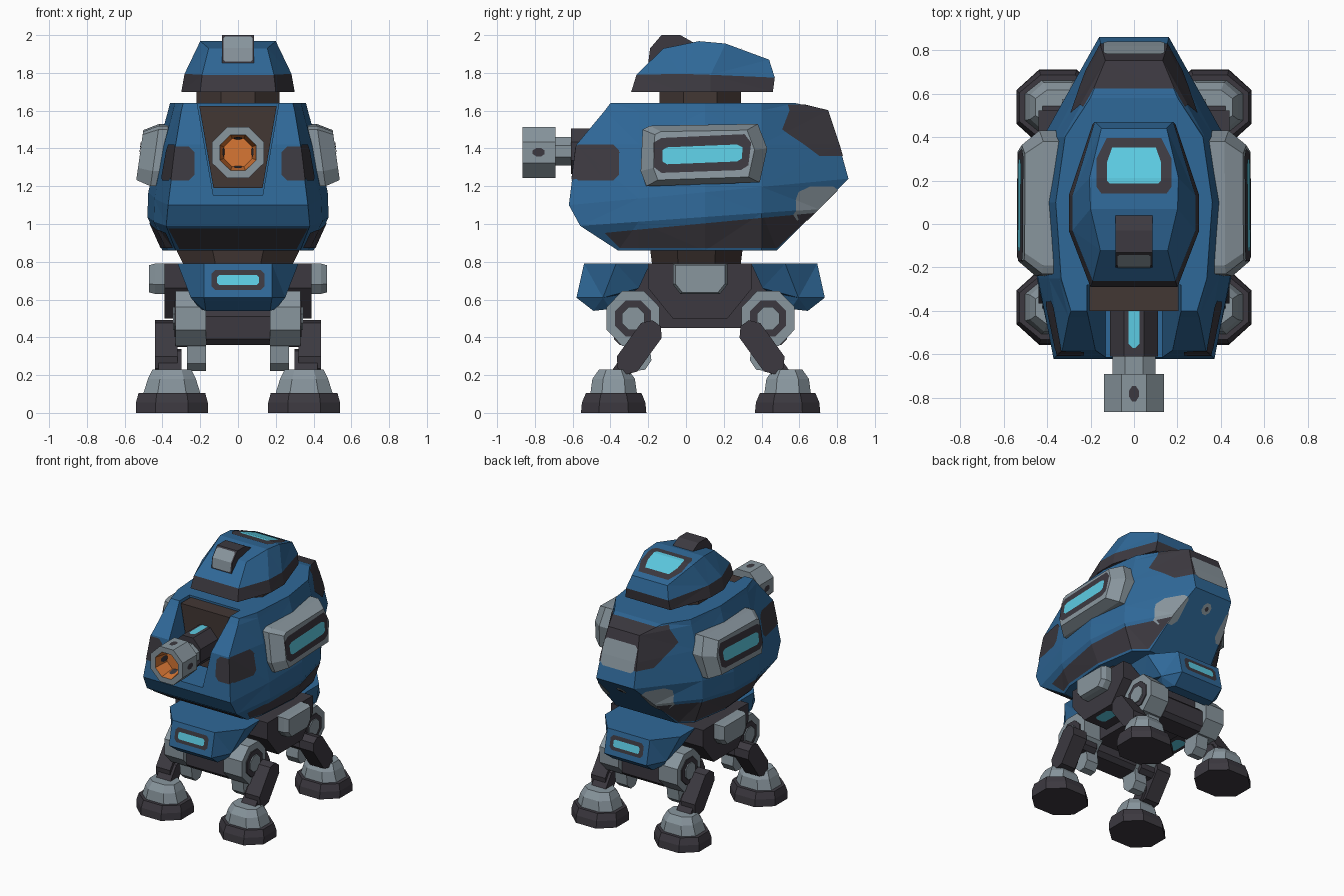
import bpy, bmesh, math
from mathutils import Vector

if "Cube" in bpy.data.objects:
    bpy.data.objects.remove(bpy.data.objects["Cube"])


def make_mat(name, r, g, b):
    lin = [((c / 255 + 0.055) / 1.055) ** 2.4 for c in (r, g, b)]
    m = bpy.data.materials.new(name)
    m.diffuse_color = (*lin, 1)
    m.use_nodes = True
    m.node_tree.nodes["Principled BSDF"].inputs["Base Color"].default_value = m.diffuse_color
    return m


BLUE = make_mat("blue_armour", 47, 104, 152)
DARK = make_mat("dark_metal", 60, 57, 64)
GREY = make_mat("grey_metal", 137, 150, 158)
CYAN = make_mat("cyan_light", 92, 203, 226)
ORANGE = make_mat("orange_glow", 215, 118, 52)
BROWN = make_mat("brown_shadow_metal", 66, 55, 52)


def finish(bm, name, mats, fix=True):
    if fix:
        bmesh.ops.recalc_face_normals(bm, faces=bm.faces)
    me = bpy.data.meshes.new(name)
    bm.to_mesh(me)
    bm.free()
    for m in mats:
        me.materials.append(m)
    ob = bpy.data.objects.new(name, me)
    bpy.context.collection.objects.link(ob)
    return ob


def embed(axis, u, v, w):
    return Vector(((w, u, v), (u, w, v), (u, v, w))[axis])


def octagon(cu, cv, ru, rv, k=0.414):
    return [(cu + a * ru, cv + b * rv) for a, b in
            ((1, -k), (1, k), (k, 1), (-k, 1), (-1, k), (-1, -k), (-k, -1), (k, -1))]


def panel(u0, u1, v0, v1, c=0.02):
    return [(u0 + c, v0), (u1 - c, v0), (u1, v0 + c), (u1, v1 - c),
            (u1 - c, v1), (u0 + c, v1), (u0, v1 - c), (u0, v0 + c)]


def stack(name, pts, axis, rings, mats, move=None):
    """Extrude a profile along an axis; rings = (position, scale u, scale v).
    mats: one material, or one per segment plus the end cap."""
    many = isinstance(mats, (list, tuple))
    cu = (min(p[0] for p in pts) + max(p[0] for p in pts)) / 2
    cv = (min(p[1] for p in pts) + max(p[1] for p in pts)) / 2
    bm, loops, n = bmesh.new(), [], len(pts)
    for w, su, sv in rings:
        cos = [embed(axis, cu + (u - cu) * su, cv + (v - cv) * sv, w) for u, v in pts]
        loops.append([bm.verts.new(move(c) if move else c) for c in cos])
    bm.faces.new(loops[0])
    for k in range(len(loops) - 1):
        a, b = loops[k], loops[k + 1]
        for i in range(n):
            f = bm.faces.new((a[i], a[(i + 1) % n], b[(i + 1) % n], b[i]))
            f.material_index = k if many else 0
    bm.faces.new(loops[-1]).material_index = len(loops) - 1 if many else 0
    return finish(bm, name, mats if many else [mats])


def prism(name, pts, axis, lo, hi, mat, move=None):
    return stack(name, pts, axis, [(lo, 1, 1), (hi, 1, 1)], mat, move)


def shell(name, levels, mats, bands, flip=lambda y: y):
    """Loft of mirrored half rings (front to back); bands = material per level gap."""
    bm, rows = bmesh.new(), []
    for half in levels:
        r = [bm.verts.new((x, flip(y), z)) for x, y, z in half]
        l = [bm.verts.new((-x, flip(y), z)) for x, y, z in half]
        rows.append((r, l))
    n = len(levels[0])
    for k in range(len(rows) - 1):
        a, b = (row[0] + row[1][::-1] for row in rows[k:k + 2])
        for i in range(2 * n):
            j = (i + 1) % (2 * n)
            bm.faces.new((a[i], a[j], b[j], b[i])).material_index = bands[k]
    for (r, l), m in ((rows[0], bands[0]), (rows[-1], bands[-1])):
        for i in range(n - 1):
            bm.faces.new((r[i], r[i + 1], l[i + 1], l[i])).material_index = m
    bmesh.ops.triangulate(bm, faces=bm.faces)
    return finish(bm, name, mats)


def paint(src, name, poly, axis, sign, mat, off=0.004):
    """Thin painted plate: the part's own surface trimmed to a convex outline."""
    bm = bmesh.new()
    bm.from_mesh(src.data)
    bmesh.ops.delete(bm, geom=[f for f in bm.faces if f.normal[axis] * sign < 0.15], context='FACES')
    c = sum((Vector(p) for p in poly), Vector((0, 0))) / len(poly)
    for i, p in enumerate(poly):
        p, q = Vector(p), Vector(poly[(i + 1) % len(poly)])
        no = Vector((q.y - p.y, p.x - q.x))
        if no.dot(c - p) > 0:
            no = -no
        bmesh.ops.bisect_plane(bm, geom=bm.verts[:] + bm.edges[:] + bm.faces[:], dist=1e-5,
                               plane_co=embed(axis, p.x, p.y, 0),
                               plane_no=embed(axis, no.x, no.y, 0), clear_outer=True)
    bm.normal_update()
    for v, nrm in [(v, v.normal.copy()) for v in bm.verts]:
        v.co += nrm * off
    for f in bm.faces:
        f.material_index = 0
    return finish(bm, name, [mat], fix=False)


def side(s):
    return "right" if s > 0 else "left"


# Hull: (z front, z back, y front, y back, x front, x widest, x back)
levels = []
for zf, zb, yf, yb, xf, xm, xb in (
        (.86, .86, -.36, .48, .33, .40, .26), (.99, 1.08, -.56, .70, .38, .48, .22),
        (1.10, 1.24, -.62, .86, .37, .475, .16), (1.42, 1.42, -.58, .81, .33, .42, .15),
        (1.60, 1.60, -.43, .75, .30, .37, .13), (1.64, 1.64, -.40, .58, .29, .36, .20)):
    half = [(xf, yf), (xm * .93, -.25), (xm, .1), (xm * .88, .40), (xb, yb)]
    levels.append([(x, y, zf + (zb - zf) * (y - yf) / (yb - yf)) for x, y in half])
hull = shell("hull", levels, [BLUE], [0] * 5)
paint(hull, "front_lower_panel", [(-.37, .98), (.37, .98), (.31, .87), (-.31, .87)], 1, -1, DARK)
paint(hull, "rear_dark_panel", [(-.23, 1.63), (.23, 1.63), (.29, 1.5), (.22, 1.36), (-.22, 1.36), (-.29, 1.5)], 1, 1, DARK)
paint(hull, "rear_grey_panel", panel(-.14, .14, 1.34, 1.53), 1, 1, GREY, .008)
paint(hull, "rear_lower_disc", octagon(0, 1.16, .035, .03), 1, 1, GREY)
paint(hull, "rear_lower_disc_centre", octagon(0, 1.16, .014, .012), 1, 1, DARK, .008)
for s in (1, -1):
    n = side(s)
    paint(hull, n + "_front_patch", panel(*sorted((s * .23, s * .38)), 1.23, 1.41, .03), 1, -1, DARK)
    paint(hull, n + "_side_patch", panel(-.60, -.355, 1.23, 1.42, .03), 0, s, DARK)
    paint(hull, n + "_lower_panel", [(-.43, .955), (.68, 1.06), (.48, .875), (-.35, .875)], 0, s, DARK)
    paint(hull, n + "_rear_lower_plate", panel(*sorted((s * .17, s * .30)), 1.02, 1.2, .03), 1, 1, GREY)

# Gun recess cut into the hull front
cutter = prism("recess_cutter", [(-.22, 1.66), (.22, 1.66), (.13, 1.15), (-.13, 1.15)], 1, -.8, -.28, BLUE)
cutter.hide_render = True
cutter.hide_set(True)
cut = hull.modifiers.new("gun_recess", 'BOOLEAN')
cut.operation, cut.object, cut.solver = 'DIFFERENCE', cutter, 'EXACT'

# Gun
prism("gun_mount", [(-.205, 1.625), (.205, 1.625), (.13, 1.19), (-.13, 1.19)], 1, -.40, -.26, BROWN)
body = prism("gun_body", octagon(0, 1.385, .11, .12), 1, -.61, -.30, DARK)
paint(body, "gun_light", panel(-.025, .025, -.57, -.38), 2, 1, CYAN)
prism("gun_barrel", octagon(0, 1.385, .10, .075), 1, -.72, -.60, GREY)
muzzle = stack("gun_muzzle", octagon(0, 1.378, .137, .135), 1,
               [(-.69, 1, 1), (-.865, 1, 1), (-.865, .7, .7), (-.75, .55, .55)],
               [GREY, GREY, ORANGE, ORANGE])
for axis, s, pl in ((0, 1, (-.78, 1.38)), (0, -1, (-.78, 1.38)), (2, 1, (0, -.78)), (2, -1, (0, -.78))):
    ru, rv = (.032, .022) if axis == 0 else (.022, .035)
    paint(muzzle, "muzzle_vent", octagon(*pl, ru, rv), axis, s, DARK)

# Side pods with lit windows
pod_pts = [(-.23, 1.50), (-.19, 1.52), (.38, 1.53), (.43, 1.40), (.39, 1.22), (-.21, 1.20), (-.24, 1.28)]
for s in (1, -1):
    n = side(s)
    pod = stack(n + "_pod", pod_pts, 0, [(.34, 1, 1), (.44, 1, 1), (.52, .80, .80)], GREY,
                lambda c, s=s: Vector((s * (c.x + (1.365 - c.z) * .14), c.y, c.z)))
    paint(pod, n + "_pod_frame", [(-.17, 1.43), (-.13, 1.455), (.31, 1.475), (.345, 1.43), (.33, 1.31),
                                  (.29, 1.285), (-.13, 1.27), (-.17, 1.30)], 0, s, DARK)
    paint(pod, n + "_pod_window", [(-.125, 1.39), (-.10, 1.405), (.27, 1.42), (.30, 1.405), (.295, 1.345),
                                   (.27, 1.33), (-.10, 1.315), (-.125, 1.33)], 0, s, CYAN, .008)

# Head with neck, window and sensor
prism("neck", octagon(0, .075, .22, .215), 2, 1.62, 1.72, BROWN)
head = shell("head", [
    [(.20, -.29, 1.70), (.30, -.03, 1.70), (.30, .13, 1.70), (.19, .46, 1.70)],
    [(.19, -.262, 1.79), (.283, -.03, 1.795), (.283, .13, 1.79), (.18, .47, 1.775)],
    [(.155, -.12, 1.93), (.20, .07, 1.968), (.205, .21, 1.955), (.15, .44, 1.87)]],
    [DARK, BLUE], [0, 1])
paint(head, "head_window_frame", [(-.125, .395), (.125, .395), (.172, .30), (.172, .17), (.15, .14),
                                  (-.15, .14), (-.172, .17), (-.172, .30)], 2, 1, DARK)
paint(head, "head_window", [(-.10, .35), (.10, .35), (.125, .28), (.125, .20), (.11, .185),
                            (-.11, .185), (-.125, .20), (-.125, .28)], 2, 1, CYAN, .008)
sensor = prism("head_sensor", [(-.20, 1.85), (-.19, 1.93), (-.13, 2.0), (-.03, 2.0), (.05, 1.955), (.05, 1.85)],
               0, -.085, .085, DARK)
paint(sensor, "sensor_lens", panel(-.077, .077, 1.86, 1.99, .01), 1, -1, GREY)

# Waist and pelvis
stack("waist", octagon(0, .055, .33, .245), 2, [(.77, .85, .95), (.87, 1, 1)], BROWN)
prism("pelvis_core", [(-.30, .78), (.45, .78), (.46, .5), (.40, .45), (-.25, .45), (-.31, .5)], 0, -.19, .19, DARK)
for s in (1, -1):
    n = side(s)
    block = prism(n + "_pelvis_block", [(-.20, .79), (.35, .79), (.35, .66), (.22, .5), (-.07, .5), (-.20, .66)],
                  0, s * .15, s * .39, DARK)
    paint(block, n + "_belly_light", panel(*sorted((s * .27, s * .36)), 0, .15), 2, -1, CYAN)
    stack(n + "_pelvis_plate", [(-.07, .79), (.22, .79), (.22, .68), (.18, .63), (-.03, .63), (-.07, .68)],
          0, [(s * .38, 1, 1), (s * .44, 1, 1), (s * .47, .9, .9)], GREY)


def limb(name, a, b, w, lo, hi, mat, move):
    """Bar with chamfered ends between two points of the side plane."""
    a, b = Vector(a), Vector(b)
    d = (b - a).normalized() * w / 2
    p = Vector((-d.y, d.x))
    pts = [a + p - d * .3, a + p * .4 - d, a - p * .4 - d, a - p - d * .3,
           b - p + d * .3, b - p * .4 + d, b + p * .4 + d, b + p + d * .3]
    return prism(name, [tuple(q) for q in pts], 0, lo, hi, mat, move)


# Front and rear: skirt plate, hip block and two legs each
for end, flip, ys in (("front", lambda y: y, -1), ("rear", lambda y: .155 - y, 1)):
    skirt = shell(end + "_skirt", [
        [(.17, -.49, .54), (.20, -.40, .55), (.20, -.28, .64)],
        [(.18, -.58, .61), (.25, -.44, .61), (.25, -.25, .66)],
        [(.18, -.54, .79), (.32, -.37, .79), (.32, -.19, .79)]], [BLUE], [0, 0], flip)
    paint(skirt, end + "_skirt_frame", panel(-.14, .14, .65, .755), 1, ys, DARK)
    paint(skirt, end + "_skirt_light", panel(-.11, .11, .675, .727, .01), 1, ys, CYAN, .008)
    prism(end + "_hip_block", panel(flip(-.28) - .1, flip(-.28) + .1, .36, .54, .03), 0, -.17, .17, DARK)
    for s in (1, -1):
        n = end + "_" + side(s)
        mv = lambda c, s=s, flip=flip: Vector((s * c.x, flip(c.y), c.z))
        prism(n + "_hip_drum", octagon(-.28, .50, .14, .145), 0, .17, .33, GREY, mv)
        prism(n + "_hip_ring", octagon(-.28, .50, .095, .095), 0, .32, .337, DARK, mv)
        prism(n + "_hip_hub", octagon(-.28, .50, .06, .06), 0, .33, .345, GREY, mv)
        limb(n + "_thigh", (-.27, .45), (-.25, .29), .13, .17, .27, GREY, mv)
        prism(n + "_knee_axle", octagon(-.21, .40, .05, .05), 0, .2, .40, DARK, mv)
        limb(n + "_knee", (-.195, .42), (-.30, .275), .135, .32, .44, DARK, mv)
        limb(n + "_shin", (-.29, .29), (-.39, .15), .09, .30, .42, DARK, mv)
        prism_y = -.383
        stack(n + "_foot", octagon(.35, prism_y, .19, .173, .45), 2,
              [(0, 1, 1), (.055, 1, .97), (.105, .93, .85)], DARK, mv)
        stack(n + "_ankle", octagon(.35, prism_y, .155, .125, .5), 2,
              [(.09, 1, 1), (.18, .82, .9), (.23, .66, .62)], GREY, mv)
